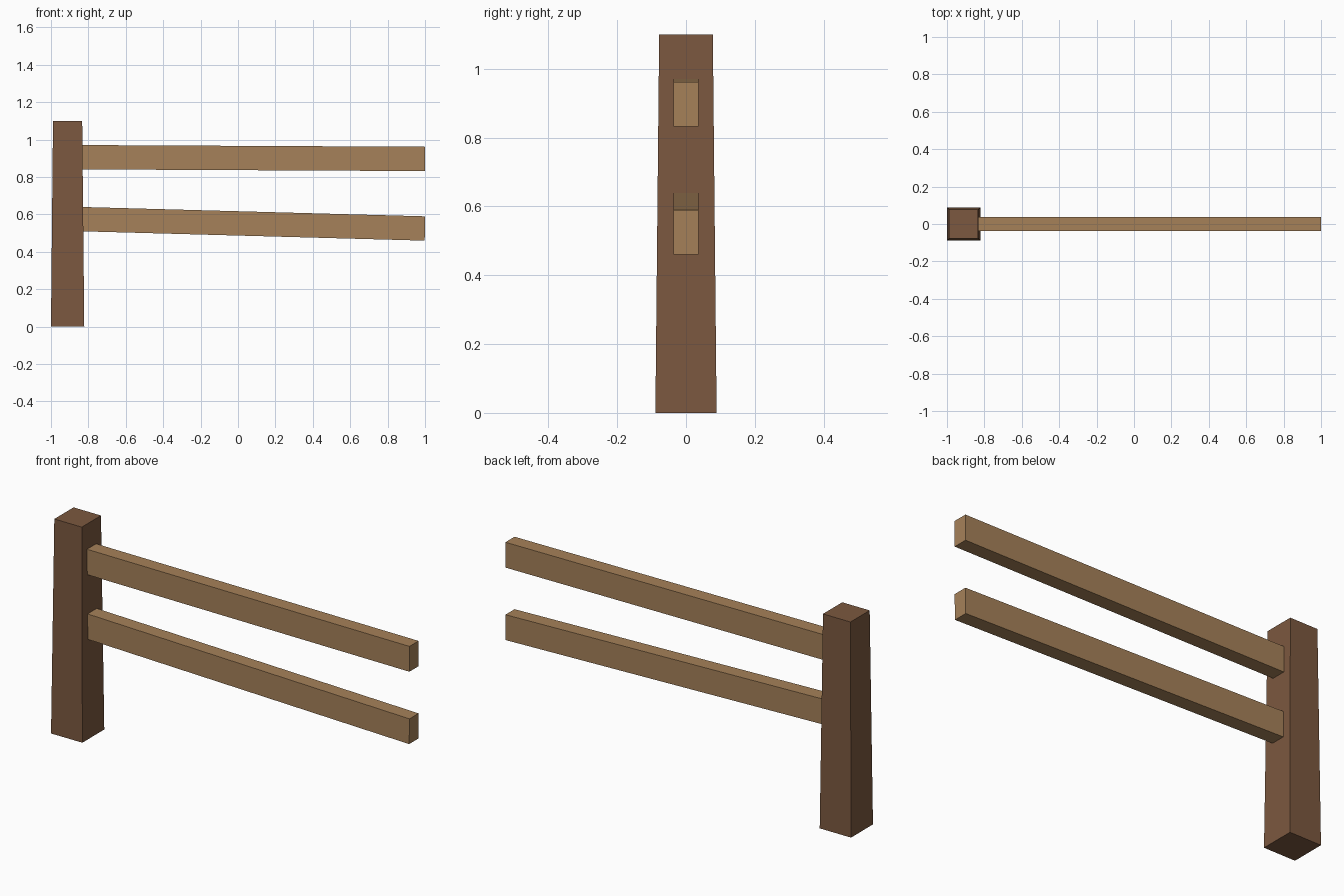
import bpy
import bmesh

default_cube = bpy.data.objects.get("Cube")
if default_cube:
    bpy.data.objects.remove(default_cube, do_unlink=True)


def make_material(name, rgb):
    mat = bpy.data.materials.new(name)
    mat.use_nodes = True
    colour = (*rgb, 1.0)
    mat.diffuse_color = colour
    mat.node_tree.nodes["Principled BSDF"].inputs["Base Color"].default_value = colour
    return mat


def make_box(name, mat, place):
    """Unit cube whose corners are moved by place(sign_x, sign_y, sign_z)."""
    bm = bmesh.new()
    bmesh.ops.create_cube(bm, size=2)
    for v in bm.verts:
        v.co = place(*v.co)
    mesh = bpy.data.meshes.new(name)
    bm.to_mesh(mesh)
    bm.free()
    mesh.materials.append(mat)
    obj = bpy.data.objects.new(name, mesh)
    bpy.context.collection.objects.link(obj)
    return obj


dark_wood = make_material("dark_wood", (0.2, 0.098, 0.05))
light_wood = make_material("light_wood", (0.38, 0.22, 0.1))

# Tapered square post
POST_X, POST_HEIGHT = -0.911, 1.1
BOTTOM_HALF, TOP_HALF = 0.089, 0.078


def post_corner(sx, sy, sz):
    half = TOP_HALF if sz > 0 else BOTTOM_HALF
    return (POST_X + sx * half, sy * half, POST_HEIGHT if sz > 0 else 0)


make_box("post", dark_wood, post_corner)

# Rails sloping gently down from the post
RAIL_START, RAIL_END = -0.836, 1.0
RAIL_HALF_DEPTH, RAIL_HALF_HEIGHT = 0.037, 0.065


def make_rail(name, z_start, z_end):
    slope = (z_end - z_start) / (RAIL_END - RAIL_START)

    def corner(sx, sy, sz):
        # End faces stay square to the sloping rail
        x = RAIL_END if sx > 0 else RAIL_START
        z = z_end if sx > 0 else z_start
        shift = -slope * RAIL_HALF_HEIGHT * (sz - 1) / 2
        return (x - abs(shift), sy * RAIL_HALF_DEPTH, z + sz * RAIL_HALF_HEIGHT)

    return make_box(name, light_wood, corner)


make_rail("upper_rail", 0.906, 0.897)
make_rail("lower_rail", 0.575, 0.525)
